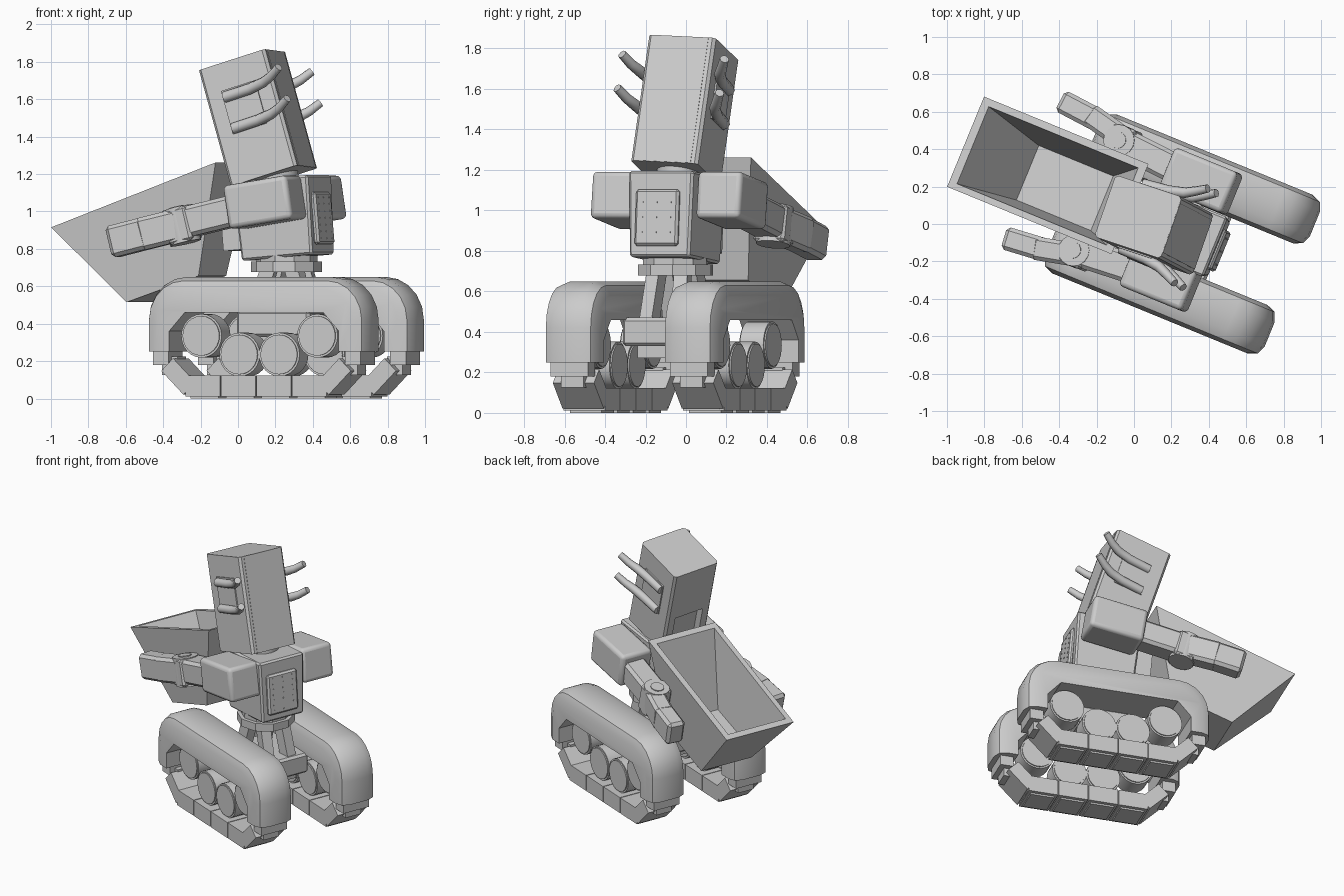
import bpy, bmesh
from math import radians, pi, cos, sin
from mathutils import Matrix, Vector

if "Cube" in bpy.data.objects:
    bpy.data.objects.remove(bpy.data.objects["Cube"])

T = Matrix.Translation
def R(deg, axis): return Matrix.Rotation(radians(deg), 4, axis)

# Local frame: x forward, y left, z up; the whole robot is yawed
BASE = R(-22.3, 'Z')
C = 0.05            # lateral centre of the robot
MID = 0.26          # lengthwise centre of the tracks


def finish(name, bm, m, bevel=0, seg=2, smooth=True):
    bmesh.ops.recalc_face_normals(bm, faces=bm.faces[:])
    me = bpy.data.meshes.new(name)
    bm.to_mesh(me)
    bm.free()
    me.transform(m)
    o = bpy.data.objects.new(name, me)
    bpy.context.collection.objects.link(o)
    if bevel:
        b = o.modifiers.new('bevel', 'BEVEL')
        b.width, b.segments, b.limit_method = bevel, seg, 'ANGLE'
        b.angle_limit = radians(50)
    if smooth:
        bpy.context.view_layer.objects.active = o
        o.select_set(True)
        bpy.ops.object.shade_smooth_by_angle(angle=radians(32))
        o.select_set(False)
    return o


def box(name, c, s, rot=Matrix(), m=BASE, bevel=0.0, seg=1, taper=1.0):
    bm = bmesh.new()
    bmesh.ops.create_cube(bm, size=1)
    for v in bm.verts:
        k = taper if v.co.z < 0 else 1
        v.co = Vector((v.co.x * s[0] * k, v.co.y * s[1] * k, v.co.z * s[2]))
    return finish(name, bm, m @ T(c) @ rot, bevel, seg, seg > 1)


def cyl(name, c, r, h, rot=Matrix(), m=BASE, n=24, bevel=0.0):
    bm = bmesh.new()
    bmesh.ops.create_cone(bm, cap_ends=True, segments=n, radius1=r, radius2=r, depth=h)
    return finish(name, bm, m @ T(c) @ rot, bevel, 1)


def prism(pts, y0, y1):
    bm = bmesh.new()
    f = bm.faces.new([bm.verts.new((x, y0, z)) for x, z in pts])
    ext = bmesh.ops.extrude_face_region(bm, geom=[f])
    for v in ext['geom']:
        if isinstance(v, bmesh.types.BMVert):
            v.co.y = y1
    if len([g for g in bm.faces if len(g.verts) == len(pts)]) < 2:
        bm.faces.new([v for v in bm.verts if v.co.y == y0])
    return bm


def strut(name, p, q, w, d, m=BASE, bevel=0.0, seg=1):
    p, q = Vector(p), Vector(q)
    rot = (q - p).to_track_quat('X', 'Z').to_matrix().to_4x4()
    return box(name, (p + q) / 2, ((q - p).length, w, d), rot, m, bevel, seg)


# Tracks: arched fender, tread plates and road wheels
def track(side, y):
    arc = [(0.415 + 0.22 * cos(t * pi / 10), 0.42 + 0.23 * sin(t * pi / 10)) for t in range(6)]
    half = [(0.635, 0.25)] + arc
    inner = [(0.40, 0.46), (0.49, 0.36), (0.49, 0.25)]
    pts = half + [(-x, z) for x, z in half[::-1]]
    pts += [(-x, z) for x, z in inner[::-1]] + inner
    bm = prism([(MID + x, z) for x, z in pts], y - 0.14, y + 0.14)
    # soften only the outer rim of the arch
    rim = [e for e in bm.edges if abs(e.verts[0].co.y - e.verts[1].co.y) < 1e-4 and
           all(abs(v.co.x - MID) > 0.6 or v.co.z > 0.48 for v in e.verts) and
           not all(abs(v.co.z - 0.25) < 1e-4 for v in e.verts)]
    bmesh.ops.bevel(bm, geom=rim, offset=0.07, segments=2, profile=0.5, affect='EDGES')
    finish(side + '_fender', bm, BASE)
    for i in range(4):
        x = MID + (i - 1.5) * 0.205
        box(f'{side}_tread_{i}', (x, y, 0.068), (0.199, 0.22, 0.112))
        box(f'{side}_tread_grip_{i}', (x, y, 0.03), (0.16, 0.17, 0.06))
    box(side + '_tread_link', (MID, y, 0.065), (0.82, 0.17, 0.09))
    for e, s in (('rear', -1), ('front', 1)):
        box(f'{side}_{e}_tread', (MID + s * 0.45, y, 0.118), (0.18, 0.22, 0.095), R(-45 * s, 'Y'))
        box(f'{side}_{e}_tread_upper', (MID + s * 0.555, y, 0.22), (0.09, 0.2, 0.08))
        box(f'{side}_{e}_tread_pin', (MID + s * 0.52, y, 0.175), (0.09, 0.12, 0.1))
    for i, (x, z) in enumerate(((-0.335, 0.335), (-0.115, 0.235), (0.115, 0.235), (0.335, 0.335))):
        cyl(f'{side}_wheel_{i}', (MID + x, y, z), 0.106, 0.14, R(90, 'X'))
        cyl(f'{side}_wheel_tyre_{i}', (MID + x, y, z), 0.117, 0.125, R(90, 'X'))


track('right', C - 0.32)
track('left', C + 0.317)

# Chassis between the tracks and the waist
box('axle_body', (MID, C, 0.40), (0.42, 0.40, 0.14), bevel=0.015)
box('axle_keel', (MID, C, 0.31), (0.25, 0.30, 0.08))
for k in (-1, 1):
    for x in (-1, 1):
        strut('waist_strut', (MID + x * 0.15, C + k * 0.08, 0.44), (MID + x * 0.07, C + k * 0.07, 0.70), 0.07, 0.08)
cyl('waist_disc', (MID, C, 0.705), 0.19, 0.055, n=10)
cyl('waist_collar', (MID, C, 0.735), 0.165, 0.06, n=10)

# Torso with chest plate and rivets
TORSO = BASE @ T((0.25, C, 0.965)) @ R(-5, 'Y')
box('torso', (0, 0, 0), (0.44, 0.345, 0.425), m=TORSO, bevel=0.012, taper=0.93)
box('chest_plate', (0.219, -0.01, -0.02), (0.035, 0.23, 0.28), m=TORSO, bevel=0.012)
for i in range(7):
    for j in (-1, 0, 1):
        box('chest_rivet', (0.236, -0.01 + j * 0.075, -0.13 + i * 0.037), (0.006, 0.008, 0.008), m=TORSO)
box('back_mount', (-0.25, 0, -0.02), (0.14, 0.24, 0.26), m=TORSO)
cyl('neck', (-0.02, 0, 0.235), 0.11, 0.1, m=TORSO)

# Head: chamfered tall box with a recess in its rear face
HEAD = T((0.107, -0.006, 1.493)) @ R(-18.5, 'Z') @ R(-17, 'Y') @ R(-2.7, 'X')
bm = bmesh.new()
bmesh.ops.create_cube(bm, size=1)
bmesh.ops.scale(bm, vec=(0.39, 0.35, 0.65), verts=bm.verts[:])
up = [e for e in bm.edges if abs(e.verts[0].co.z - e.verts[1].co.z) > 0.1]
bmesh.ops.bevel(bm, geom=up, offset=0.015, segments=1, affect='EDGES')
rear = min(bm.faces, key=lambda f: f.calc_center_median().x)
bmesh.ops.inset_individual(bm, faces=[rear], thickness=0.07)
for v in rear.verts:
    v.co.z = -0.05 if v.co.z > 0 else -0.3
bmesh.ops.inset_individual(bm, faces=[rear], thickness=0.002)
for v in rear.verts:
    v.co.x += 0.05
finish('head', bm, HEAD, smooth=False)
box('face_plate', (0.19, 0, 0), (0.015, 0.28, 0.648), m=HEAD)

# Side panels with two curved prongs each
for side, k in (('right', -1), ('left', 1)):
    box(side + '_head_panel', (0.0, k * 0.173, 0.06), (0.20, 0.02, 0.24), m=HEAD)
    for j, dz in enumerate((0, -0.175)):
        cu = bpy.data.curves.new('prong', 'CURVE')
        cu.dimensions, cu.bevel_depth, cu.bevel_resolution = '3D', 0.03, 2
        cu.use_fill_caps = True
        path = ((-0.09, 0.182, 0.142, 1), (0.06, 0.192, 0.142, 1), (0.15, 0.21, 0.15, .95),
                (0.21, 0.237, 0.165, .85), (0.276, 0.268, 0.195, .75))
        sp = cu.splines.new('POLY')
        sp.points.add(len(path) - 1)
        for p, (x, y, z, r) in zip(sp.points, path):
            p.co, p.radius = (x, k * y, z + dz, 1), r
        o = bpy.data.objects.new(f'{side}_prong_{j}', cu)
        o.matrix_world = HEAD
        bpy.context.collection.objects.link(o)

# Arms swept backwards
for side, k in (('right', -1), ('left', 1)):
    def P(x, s, z): return (x, C + 0.015 + k * s, z)
    box(side + '_shoulder', P(0.245, 0.282, 1.05), (0.37, 0.235, 0.235), R(-9, 'Y'), bevel=0.025, seg=3)
    strut(side + '_upper_arm', P(0.10, 0.29, 1.01), P(-0.22, 0.315, 0.935), 0.16, 0.165, bevel=0.02)
    lean = R(-14, 'Y')
    box(side + '_elbow', P(-0.22, 0.318, 0.925), (0.14, 0.165, 0.19), lean, bevel=0.015)
    cyl(side + '_elbow_pin', P(-0.222, 0.318, 0.925), 0.085, 0.193, lean, n=16)
    cyl(side + '_elbow_cap', P(-0.245, 0.318, 1.0), 0.045, 0.05, lean, n=12)
    strut(side + '_hand', P(-0.22, 0.335, 0.93), P(-0.44, 0.385, 0.875), 0.125, 0.175, bevel=0.02)
    strut(side + '_hand_tip', P(-0.39, 0.375, 0.887), P(-0.60, 0.395, 0.835), 0.125, 0.172, bevel=0.02)

# Open hopper on the back: outer and inner shells joined along the rim
bm = bmesh.new()
def ring(xb, zb, xf, zf, r, l):
    return [bm.verts.new(p) for p in ((xb, r, zb), (xf, r, zf), (xf, l, zf), (xb, l, zb))]
rings = [ring(-0.59, 0.515, -0.175, 0.656, -0.13, 0.26),
         ring(-1.0, 0.915, -0.05, 1.262, -0.195, 0.326),
         ring(-0.957, 0.931, -0.093, 1.246, -0.16, 0.286),
         ring(-0.63, 0.575, -0.2, 0.71, -0.12, 0.195)]
bm.faces.new(rings[0])
bm.faces.new(rings[-1])
for lo, hi in zip(rings, rings[1:]):
    for i in range(4):
        j = (i + 1) % 4
        bm.faces.new((lo[i], lo[j], hi[j], hi[i]))
finish('hopper', bm, BASE, smooth=False)
